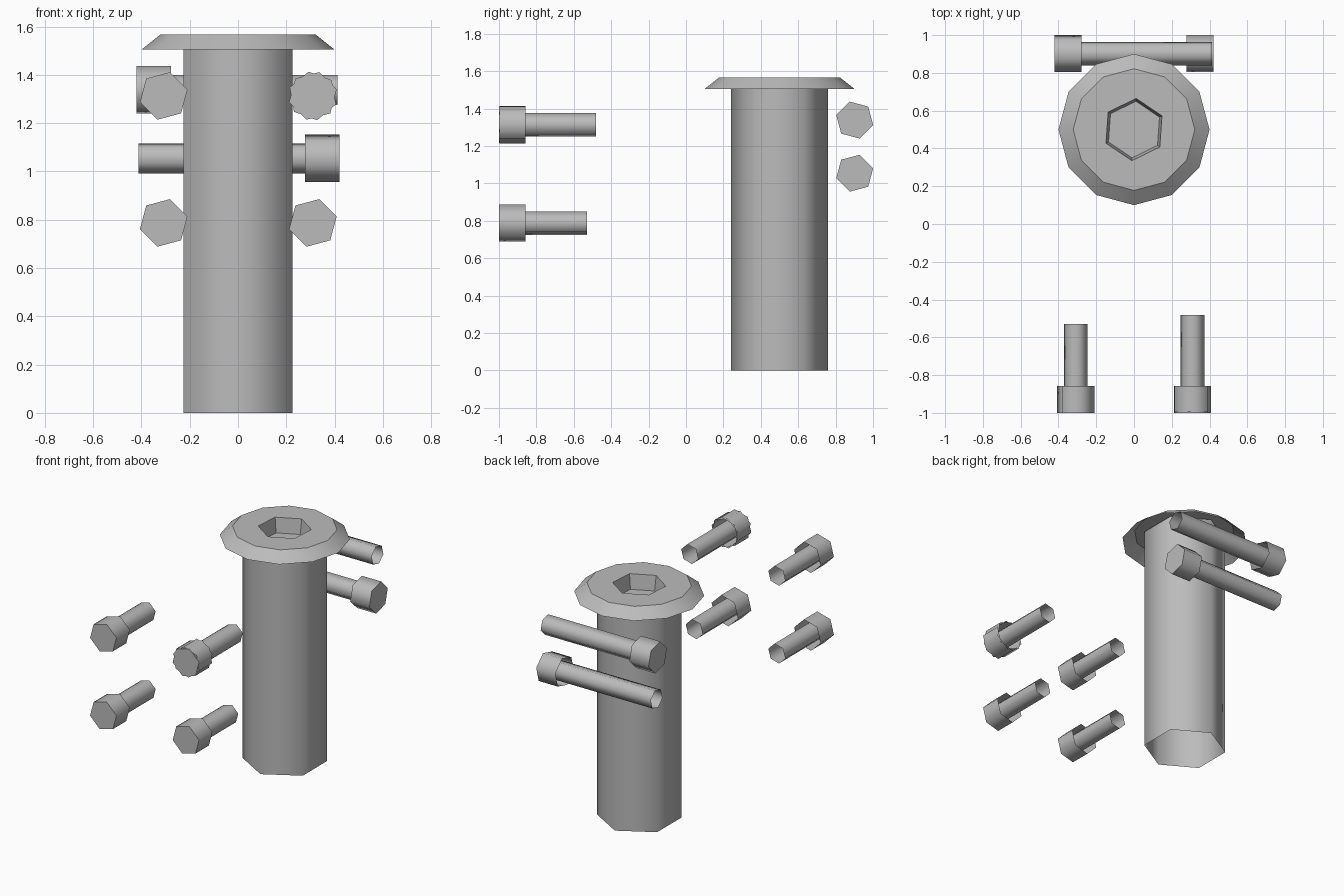
import bpy
import bmesh
from math import cos, sin, radians, tau
from mathutils import Matrix, Vector

cube = bpy.data.objects.get("Cube")
if cube:
    bpy.data.objects.remove(cube, do_unlink=True)

steel = bpy.data.materials.new("steel_grey")
steel.use_nodes = True
GREY = (0.5, 0.5, 0.5, 1)
steel.diffuse_color = GREY
steel.node_tree.nodes["Principled BSDF"].inputs["Base Color"].default_value = GREY


def ring(bm, sides, radius, z, phase):
    return [bm.verts.new((radius * cos(tau * i / sides + radians(phase)),
                          radius * sin(tau * i / sides + radians(phase)), z))
            for i in range(sides)]


def wall(bm, upper, lower, smooth=True):
    """Side faces between two rings, outward when upper is above lower."""
    n = len(upper)
    for i in range(n):
        j = (i + 1) % n
        bm.faces.new((upper[i], lower[i], lower[j], upper[j])).smooth = smooth


def sharpen(verts):
    """Keep the edges around a ring crisp."""
    for v, w in zip(verts, verts[1:] + verts[:1]):
        for e in v.link_edges:
            if e.other_vert(v) == w:
                e.smooth = False


def finish(bm, name, matrix):
    mesh = bpy.data.meshes.new(name)
    bm.to_mesh(mesh)
    bm.free()
    mesh.materials.append(steel)
    obj = bpy.data.objects.new(name, mesh)
    obj.matrix_world = matrix
    bpy.context.collection.objects.link(obj)
    return obj


def add_shell(bm, sides, radius, top, bottom, phase, cap):
    """Prism open at the bottom, optionally capped on top."""
    upper = ring(bm, sides, radius, top, phase)
    wall(bm, upper, ring(bm, sides, radius, bottom, phase))
    if cap:
        bm.faces.new(upper)
        sharpen(upper)


def small_bolt(name, head, direction, length, phase=15, doubled=False):
    """Hexagonal cap and thin hollow shank running along direction."""
    d = Vector(direction)
    up = Vector((0, 0, 1))
    m = Matrix((d.cross(up), up, -d)).transposed().to_4x4()
    m.translation = head
    bm = bmesh.new()
    add_shell(bm, 6, 0.102, 0, -0.143, phase, True)
    if doubled:
        add_shell(bm, 6, 0.102, -0.004, -0.143, phase + 25, True)
    finish(bm, name + "_head", m)
    bm = bmesh.new()
    add_shell(bm, 6, 0.065, -0.01, -length, phase, False)
    finish(bm, name + "_shank", m)


# Large upright bolt: hollow hexagonal shank
centre = Matrix.Translation((0, 0.5, 0))
bm = bmesh.new()
add_shell(bm, 6, 0.26, 1.56, 0, 30, False)
finish(bm, "main_shank", centre)

# Flared head with a tapered hexagonal socket
bm = bmesh.new()
rim = ring(bm, 12, 0.4, 1.505, 0)
top = ring(bm, 12, 0.322, 1.567, 0)
wall(bm, top, rim)
mouth = ring(bm, 6, 0.165, 1.567, 26)
floor = ring(bm, 6, 0.15, 1.467, 26)
wall(bm, floor, mouth, smooth=False)
bm.faces.new(floor)
loops = [bm.edges.get((r[i - 1], r[i])) for r in (top, mouth) for i in range(len(r))]
bmesh.ops.triangle_fill(bm, edges=loops, use_beauty=True, normal=(0, 0, 1))
sharpen(top)
sharpen(mouth)
finish(bm, "main_head", centre)

# Four bolts at the front
for side, x in (("left", 0.31), ("right", -0.308)):
    for level, z in (("upper", 1.313), ("lower", 0.787)):
        extra = side == "left" and level == "upper"
        small_bolt(f"front_{level}_{side}_bolt", (x, -1, z), (0, 1, 0),
                   0.518 if extra else 0.47, doubled=extra)

# Two long cross bolts at the back, facing opposite ways
small_bolt("back_upper_bolt", (-0.42, 0.902, 1.338), (1, 0, 0), 0.832)
small_bolt("back_lower_bolt", (0.42, 0.902, 1.054), (-1, 0, 0), 0.832)
